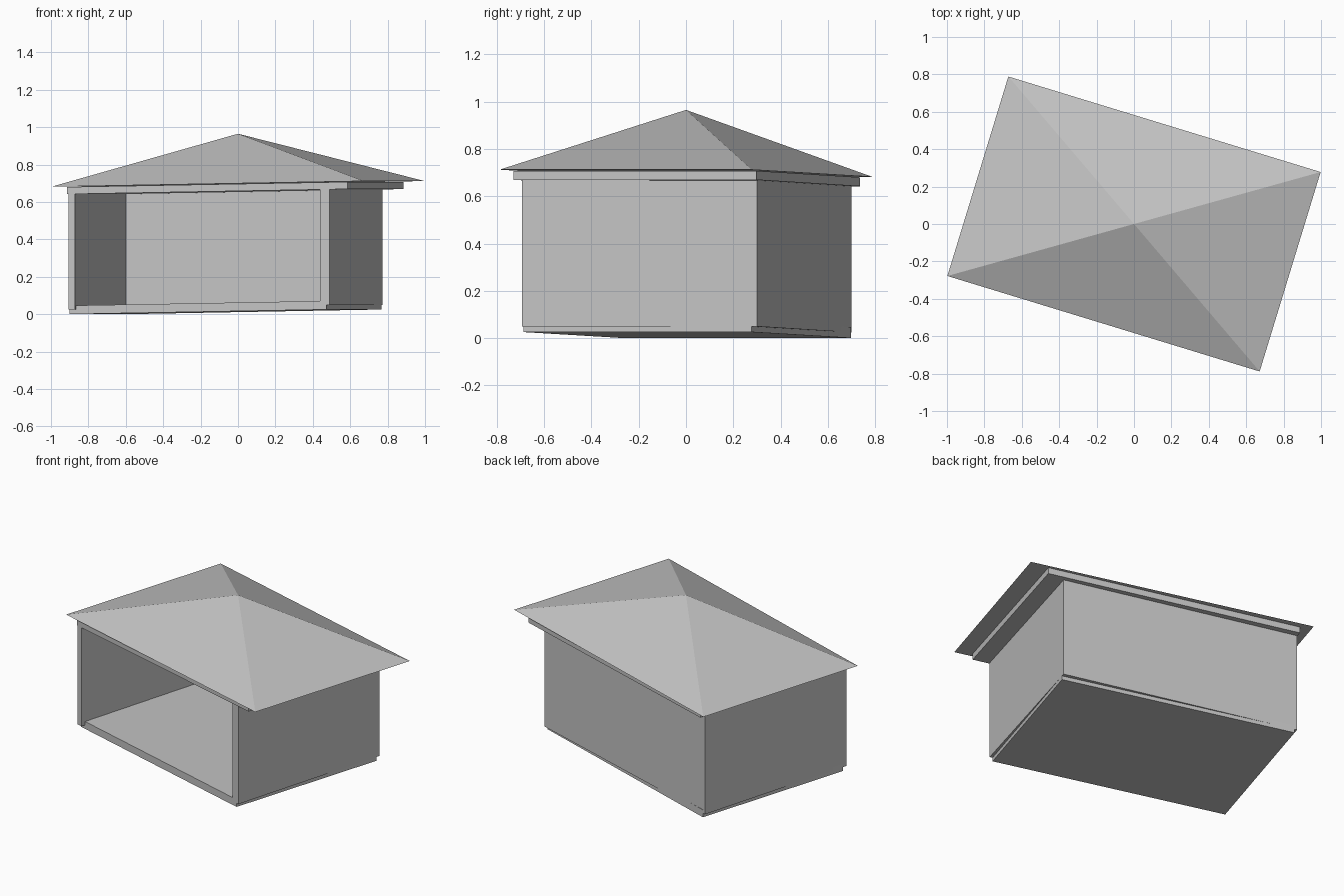
import bpy
import bmesh
from math import radians, tan
from mathutils import Matrix

cube = bpy.data.objects.get("Cube")
if cube:
    bpy.data.objects.remove(cube)

# One plain grey for the whole shelter
grey = bpy.data.materials.new("plain grey")
grey.use_nodes = True
colour = (0.55, 0.55, 0.55, 1)
grey.diffuse_color = colour
grey.node_tree.nodes["Principled BSDF"].inputs["Base Color"].default_value = colour

# The ground slopes gently along the length of the building
heading = Matrix.Rotation(radians(-17), 4, 'Z')
slope = Matrix.Identity(4)
slope[2][0] = tan(radians(1.0))
lean = heading @ slope @ heading.inverted()


def finish(name, bm, turn, x=0.0, y=0.0):
    """Turn, place and lean a part, then link it to the scene."""
    bmesh.ops.recalc_face_normals(bm, faces=bm.faces)
    bm.transform(lean @ Matrix.Translation((x, y, 0)) @ Matrix.Rotation(radians(-turn), 4, 'Z'))
    mesh = bpy.data.meshes.new(name)
    bm.to_mesh(mesh)
    bm.free()
    mesh.materials.append(grey)
    obj = bpy.data.objects.new(name, mesh)
    bpy.context.collection.objects.link(obj)
    return obj


def prism(outline, bottom, top):
    """Extrude a flat outline upwards."""
    bm = bmesh.new()
    face = bm.faces.new([bm.verts.new((px, py, bottom)) for px, py in outline])
    result = bmesh.ops.extrude_face_region(bm, geom=[face])
    raised = [v for v in result["geom"] if isinstance(v, bmesh.types.BMVert)]
    bmesh.ops.translate(bm, verts=raised, vec=(0, 0, top - bottom))
    return bm


def rectangle(width, depth):
    w, d = width / 2, depth / 2
    return [(-w, -d), (w, -d), (w, d), (-w, d)]


# Floor slab
finish("floor", prism(rectangle(1.436, 1.01), 0.014, 0.06), 17, -0.067, 0.005)

# Three walls in one U-shaped plan, open at the front
w, d = 0.726, 0.517
left_end, right_end, back_end = -w + 0.036, w - 0.052, d - 0.037
plan = [(-w, -d), (left_end, -d), (left_end, back_end), (right_end, back_end),
        (right_end, -d), (w, -d), (w, d), (-w, d)]
finish("walls", prism(plan, 0.038, 0.656), 16, -0.067, 0.003)

# Ceiling slab that carries the roof
finish("ceiling", prism(rectangle(1.562, 1.07), 0.656, 0.694), 16.3, -0.015, 0.003)

# Hipped roof rising to a single point
bm = bmesh.new()
eaves = [bm.verts.new((px, py, 0.697)) for px, py in rectangle(1.746, 1.115)]
peak = bm.verts.new((0, 0, 0.965))
bm.faces.new(eaves)
for i, corner in enumerate(eaves):
    bm.faces.new((corner, eaves[(i + 1) % 4], peak))
finish("roof", bm, 17)
